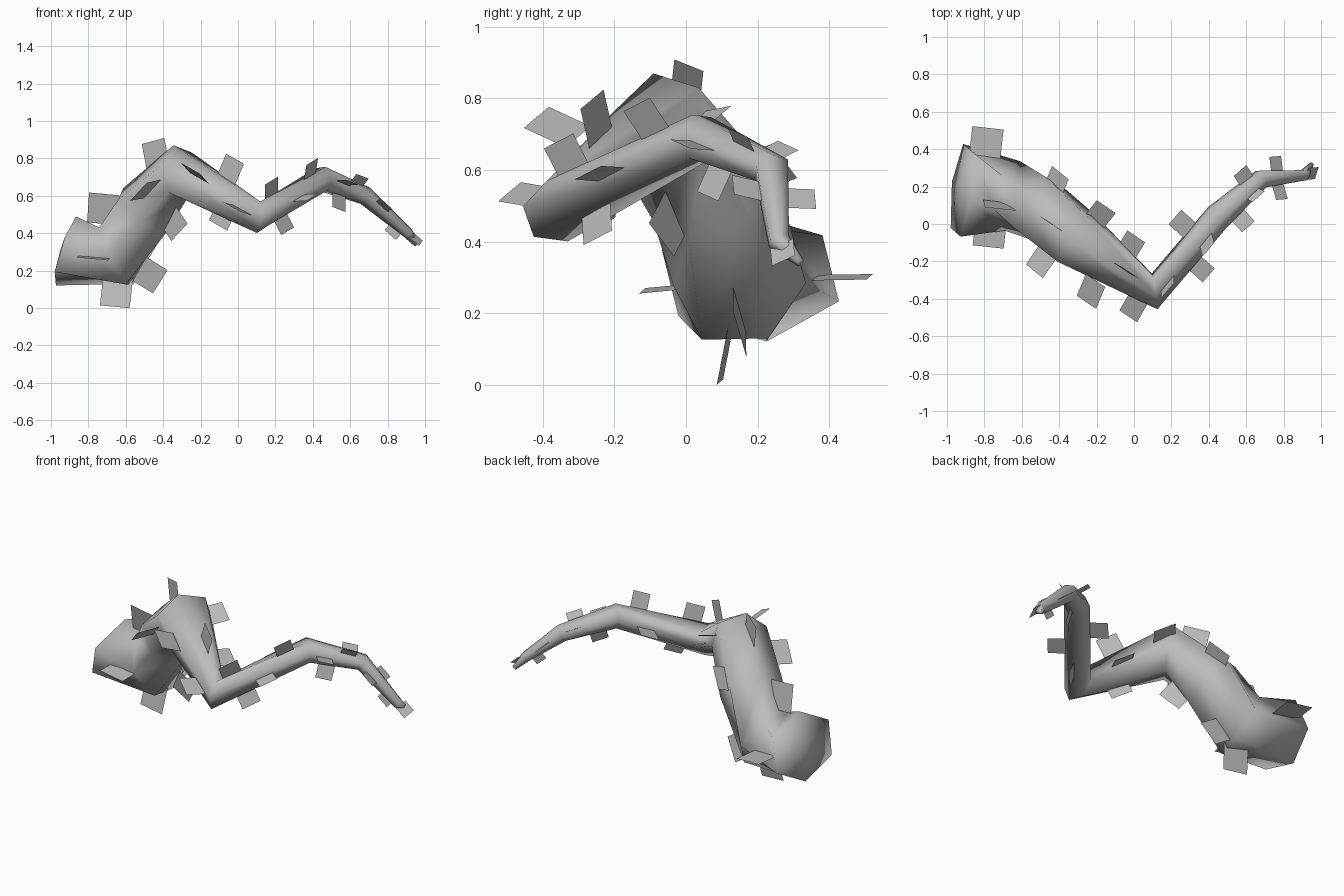
import bpy, bmesh, math
from mathutils import Vector

cube = bpy.data.objects.get("Cube")
if cube:
    bpy.data.objects.remove(cube, do_unlink=True)

# One plain bark colour
bark = bpy.data.materials.new("bark_grey")
bark.use_nodes = True
bark.diffuse_color = (0.5, 0.5, 0.5, 1)
bark.node_tree.nodes["Principled BSDF"].inputs["Base Color"].default_value = (0.5, 0.5, 0.5, 1)

SIDES = 6

# Centre line of the branch: centre, half width, half height and roll at each bend
stations = [
    ((-0.92, 0.18, 0.305), 0.265, 0.195, -20),
    ((-0.65, 0.15, 0.28), 0.19, 0.195, 0),
    ((-0.5, 0.08, 0.52), 0.185, 0.18, 15),
    ((-0.31, -0.075, 0.725), 0.17, 0.15, 30),
    ((0.11, -0.36, 0.485), 0.1, 0.09, 30),
    ((0.45, 0.04, 0.69), 0.075, 0.07, 30),
    ((0.68, 0.24, 0.6), 0.055, 0.05, 30),
    ((0.91, 0.26, 0.4), 0.033, 0.03, 30),
    ((0.95, 0.32, 0.34), 0.012, 0.012, 30),
]
path = [Vector(station[0]) for station in stations]


def finish(bm, name):
    mesh = bpy.data.meshes.new(name)
    bm.to_mesh(mesh)
    bm.free()
    mesh.materials.append(bark)
    obj = bpy.data.objects.new(name, mesh)
    bpy.context.collection.objects.link(obj)


def tangent(i):
    """Direction of the centre line, averaged at a bend."""
    if i == 0:
        return Vector((1, -0.12, -0.32)).normalized()
    before = (path[i] - path[i - 1]).normalized()
    if i == len(path) - 1:
        return before
    return (before + (path[i + 1] - path[i]).normalized()).normalized()


# Branch: tapered six-sided tube, carried along the path
def build_branch():
    bm = bmesh.new()
    rings = []
    side = Vector((0, 1, 0))
    for i, (centre, width, height, roll) in enumerate(stations):
        t = tangent(i)
        side = (side - t * side.dot(t)).normalized()
        up = t.cross(side)
        ring = []
        for k in range(SIDES):
            a = math.tau * k / SIDES + math.radians(roll)
            ring.append(bm.verts.new(path[i] + side * width * math.cos(a) + up * height * math.sin(a)))
        rings.append(ring)
    for low, high in zip(rings, rings[1:]):
        for k in range(SIDES):
            n = (k + 1) % SIDES
            bm.faces.new((low[k], low[n], high[n], high[k]))
    # Slightly domed butt end and a flat tip
    butt = bm.verts.new(path[0] - tangent(0) * 0.03)
    for k in range(SIDES):
        bm.faces.new((butt, rings[0][(k + 1) % SIDES], rings[0][k]))
    bm.faces.new(rings[-1])
    bmesh.ops.recalc_face_normals(bm, faces=bm.faces)
    for face in bm.faces:
        face.smooth = True
    finish(bm, "branch")


# Leaves: square cards standing out from the line between two bends
def build_leaf(centre, start, end, name):
    centre = Vector(centre)
    along = (path[end] - path[start]).normalized()
    out = centre - path[start]
    out = (out - along * out.dot(along)).normalized()
    half = (0.125 - 0.055 * centre.x) / 2
    bm = bmesh.new()
    corners = [bm.verts.new(centre + along * u * half + out * v * half)
               for u, v in ((-1, -1), (1, -1), (1, 1), (-1, 1))]
    bm.faces.new(corners)
    finish(bm, name)


leaf_groups = [
    ("butt_leaf", 0, 1, [(-.72, .1, .53), (-.79, .43, .3), (-.65, .11, .085), (-.77, -.04, .27)]),
    ("lower_leaf", 1, 2, [(-.48, .15, .18)]),
    ("shoulder_leaf", 2, 3, [(-.42, .21, .6), (-.49, -.19, .63), (-.35, -.04, .46)]),
    ("knee_leaf", 1, 4, [(-.44, 0, .82)]),
    ("middle_leaf", 3, 4, [(-.19, .04, .74), (-.23, -.36, .72), (-.04, -.25, .74),
                           (-.08, -.24, .5), (0, -.44, .53), (-.02, -.12, .58)]),
    ("upper_leaf", 4, 5, [(.18, -.33, .63), (.24, -.25, .46), (.36, -.24, .59),
                          (.26, 0, .62), (.39, -.11, .74)]),
    ("outer_leaf", 5, 6, [(.58, .02, .67), (.54, .08, .57), (.59, .25, .65), (.64, .16, .67)]),
    ("tip_leaf", 6, 7, [(.78, .17, .55), (.76, .32, .52), (.84, .25, .42), (.95, .27, .37)]),
]

build_branch()
for group, start, end, centres in leaf_groups:
    for n, centre in enumerate(centres, 1):
        build_leaf(centre, start, end, f"{group}_{n}")
